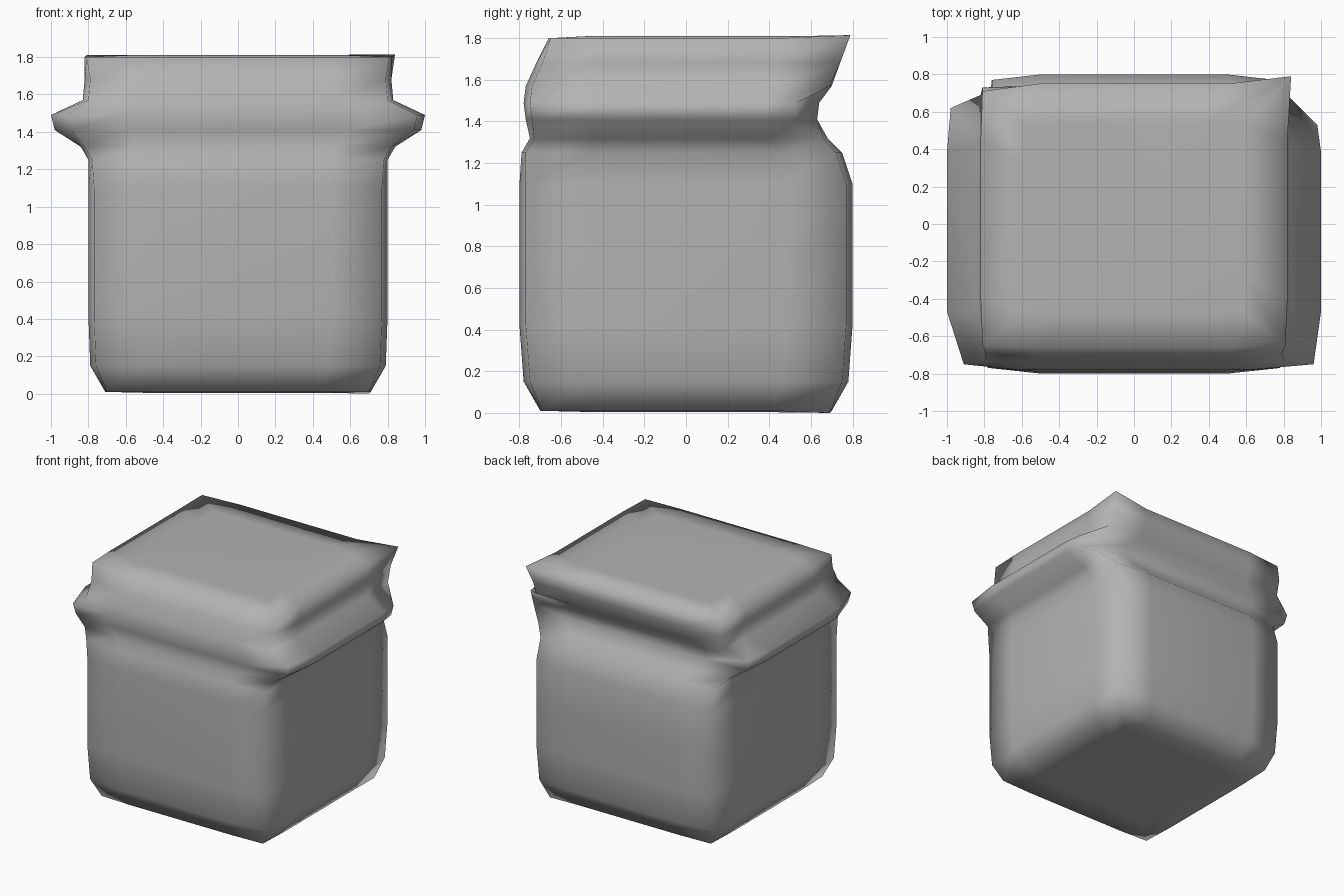
import bpy
import bmesh

cube = bpy.data.objects.get("Cube")
if cube:
    bpy.data.objects.remove(cube, do_unlink=True)

# One plain grey material
grey = bpy.data.materials.new("warm_grey")
grey.use_nodes = True
colour = (0.45, 0.45, 0.45, 1)
grey.diffuse_color = colour
grey.node_tree.nodes["Principled BSDF"].inputs["Base Color"].default_value = colour

# Height, half width, front y, back y, front corner inset, back corner inset
LEVELS = [
    (0.01, 0.71, -0.70, 0.70, 0.01, 0.01),
    (0.15, 0.79, -0.78, 0.78, 0.03, 0.04),
    (0.42, 0.80, -0.80, 0.80, 0.03, 0.04),
    (0.80, 0.80, -0.80, 0.80, 0.03, 0.04),
    (1.10, 0.80, -0.80, 0.80, 0.03, 0.04),
    (1.25, 0.80, -0.79, 0.75, 0.02, 0.04),
    (1.32, 0.84, -0.75, 0.68, 0.02, 0.02),
    (1.41, 0.98, -0.77, 0.63, 0.06, 0.02),
    (1.49, 1.00, -0.78, 0.64, 0.06, 0.02),
    (1.57, 0.83, -0.77, 0.70, 0.03, 0.01),
    (1.68, 0.82, -0.72, 0.74, 0.03, 0.01),
    (1.80, 0.82, -0.66, 0.75, 0.01, 0.01),
]


def ring(bm, z, w, yf, yb, kf, kb, inner=1.0):
    """Rounded square loop: four corners with two points along each side."""
    f, b = yf + min(kf, 0.03), yb - min(kb, 0.03)
    u, v, t = w * 0.62, yf * 0.6, yb * 0.6
    pts = [(-w + kf, f), (-u, yf), (u, yf), (w - kf, f),
           (w, v), (w, t), (w - kb, b), (u, yb),
           (-u, yb), (-w + kb, b), (-w, t), (-w, v)]
    return [bm.verts.new((x * inner, y * inner, z)) for x, y in pts]


def bridge(bm, low, high):
    for i in range(len(low)):
        j = (i + 1) % len(low)
        bm.faces.new((low[i], low[j], high[j], high[i]))


# Soft block with a pinched neck and side lip
bm = bmesh.new()
rings = [ring(bm, *level) for level in LEVELS]
for low, high in zip(rings, rings[1:]):
    bridge(bm, low, high)

# Flat centres of the base and the top
base = ring(bm, 0.005, *LEVELS[0][1:], inner=0.7)
bridge(bm, base, rings[0])
bm.faces.new(base[::-1])
top = ring(bm, 1.81, *LEVELS[-1][1:], inner=0.72)
bridge(bm, rings[-1], top)
bm.faces.new(top)

# Irregular corners: pulled back peak, uneven lip and lowest foot
rings[-1][6].co = (0.84, 0.79, 1.815)
rings[-1][9].co = (-0.81, 0.71, 1.81)
rings[-2][6].co.y = 0.74
for loop in rings[7:9]:
    loop[6].co.y = 0.53
    loop[3].co.x += 0.02
    loop[0].co.x += 0.03
rings[0][6].co.z = 0

bmesh.ops.recalc_face_normals(bm, faces=bm.faces)
for face in bm.faces:
    face.smooth = True
mesh = bpy.data.meshes.new("soft_block")
bm.to_mesh(mesh)
bm.free()
mesh.materials.append(grey)
block = bpy.data.objects.new("soft_block", mesh)
bpy.context.collection.objects.link(block)
